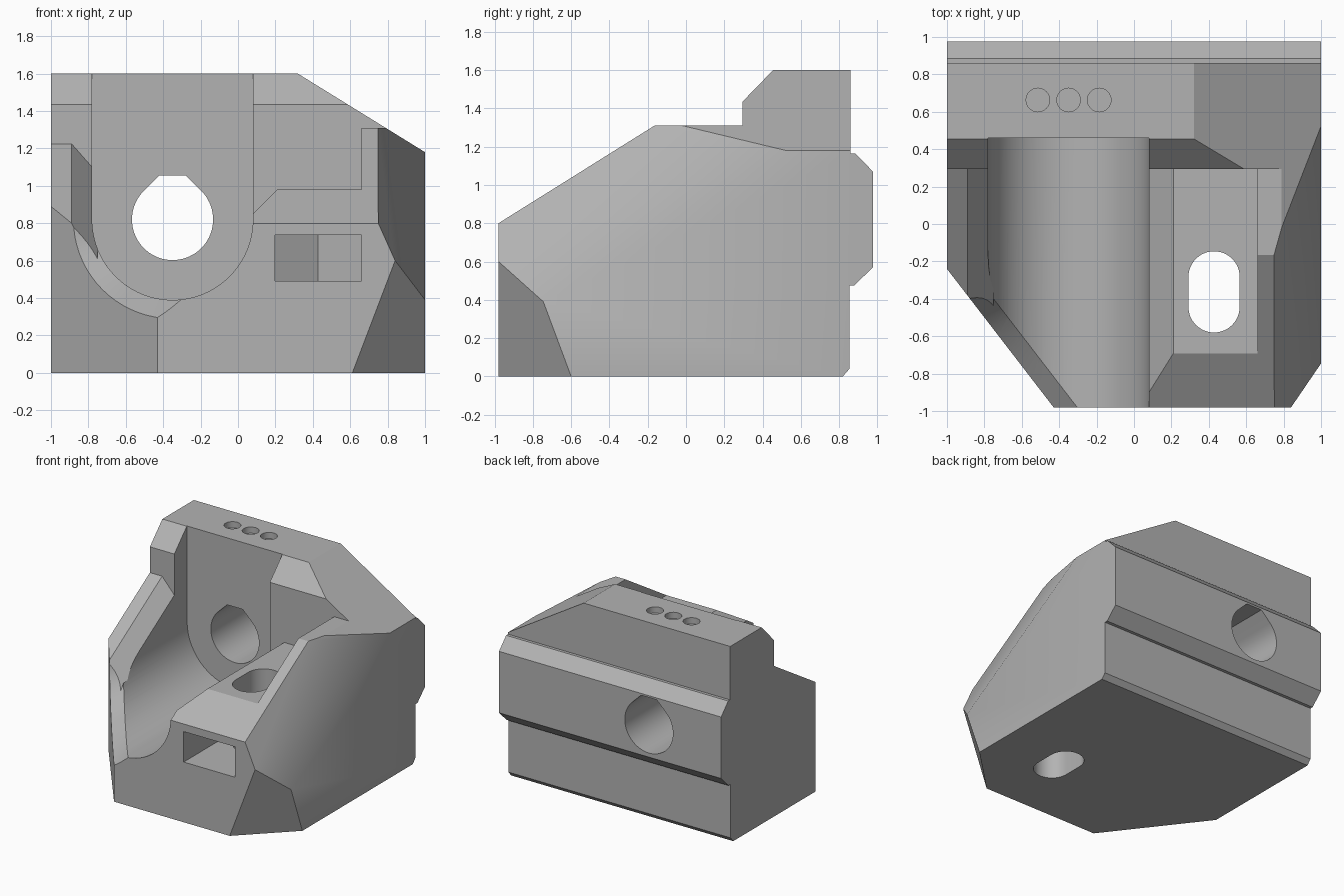
import bpy, bmesh, math
from mathutils import Vector

cube = bpy.data.objects.get("Cube")
if cube:
    bpy.data.objects.remove(cube, do_unlink=True)

grey = bpy.data.materials.new("plain grey")
grey.use_nodes = True
grey.diffuse_color = (0.45, 0.45, 0.45, 1)
grey.node_tree.nodes["Principled BSDF"].inputs["Base Color"].default_value = grey.diffuse_color


def make_object(name, bm):
    bmesh.ops.recalc_face_normals(bm, faces=bm.faces)
    mesh = bpy.data.meshes.new(name)
    bm.to_mesh(mesh)
    bm.free()
    mesh.materials.append(grey)
    obj = bpy.data.objects.new(name, mesh)
    bpy.context.collection.objects.link(obj)
    return obj


def loft(rings):
    """Closed solid through matching rings of points."""
    bm = bmesh.new()
    loops = [[bm.verts.new(p) for p in ring] for ring in rings]
    n = len(loops[0])
    for a, b in zip(loops, loops[1:]):
        for i in range(n):
            j = (i + 1) % n
            bm.faces.new((a[i], a[j], b[j], b[i]))
    bm.faces.new(loops[0])
    bm.faces.new(loops[-1])
    return bm


def prism(points, axis, low, high):
    """Extrude a 2D outline along the x, y or z axis."""
    place = {"x": lambda a, b, t: (t, a, b),
             "y": lambda a, b, t: (a, t, b),
             "z": lambda a, b, t: (a, b, t)}[axis]
    return loft([[place(a, b, t) for a, b in points] for t in (low, high)])


def arc(cx, cy, r, start, end, steps):
    angles = [math.radians(start + (end - start) * i / steps) for i in range(steps + 1)]
    return [(cx + r * math.cos(t), cy + r * math.sin(t)) for t in angles]


def slice_off(bm, point, normal):
    """Remove everything on the normal's side of a plane and cap the cut."""
    geom = bm.verts[:] + bm.edges[:] + bm.faces[:]
    bmesh.ops.bisect_plane(bm, geom=geom, dist=1e-5, plane_co=point,
                           plane_no=Vector(normal).normalized(), clear_outer=True)
    rim = [e for e in bm.edges if e.is_boundary]
    bmesh.ops.holes_fill(bm, edges=rim, sides=0)


# Block: side outline with a raised rear and a rail along the back
PITCH = 0.626
outline = [(-0.98, 0), (0.82, 0), (0.855, 0.04), (0.855, 0.475), (0.88, 0.475),
           (0.977, 0.57), (0.977, 1.07), (0.885, 1.165), (0.86, 1.165), (0.86, 1.6),
           (0.455, 1.6), (0.295, 1.435), (0.295, 1.31), (-0.165, 1.31), (-0.98, 0.8)]
bm = prism(outline, "x", -1, 1)
slice_off(bm, (0.32, 0, 1.6), (0.42, 0, 0.68))                 # sloping roof
slice_off(bm, (0.75, -0.98, 0.8), (1, -0.28, 0.45))            # leaning left flank
slice_off(bm, (0.84, -0.98, 0.6), (0.084, -0.086, -0.032))     # lower left corner
slice_off(bm, (-0.43, -0.98, 0), (-0.74, -0.57, 0))            # right front corner
body = make_object("mount_body", bm)


def cut(name, bm):
    cutter = make_object(name, bm)
    cutter.hide_render = True
    mod = body.modifiers.new(name, "BOOLEAN")
    mod.operation = "DIFFERENCE"
    mod.solver = "EXACT"
    mod.object = cutter
    bpy.context.view_layer.objects.active = body
    bpy.ops.object.modifier_apply(modifier=name)
    bpy.data.objects.remove(cutter, do_unlink=True)


# Round-bottomed trough, open at the top and front
CX, CZ, R = -0.35, 0.82, 0.43
trough = [(CX - R, 2)] + arc(CX, CZ, R, 180, 360, 48) + [(CX + R, 2)]
cut("trough", prism(trough, "y", -1.2, 0.46))

# Bevel where the trough meets the slanted corner
rings = []
for depth in (0.1, -0.15):
    rings.append([(x, -0.24 - 1.298 * (x + 1) + depth / 0.61, z)
                  for x, z in arc(CX, CZ, R + 0.1 - depth, 0, 360, 72)[:-1]])
cut("trough_bevel", loft(rings))

# Low right wall, pitched toward the front with a bevelled inner edge
wall = prism([(-1.1, 1.225), (-0.89, 1.225), (-0.75, 1.066), (-0.75, 2.4), (-1.1, 2.4)],
             "y", -1.2, 0.295)
for v in wall.verts:
    v.co.z += PITCH * (v.co.y - 0.295)
cut("right_wall_top", wall)

# Shelf beside the trough
cut("shelf", prism([(0.05, 0.82), (0.21, 0.98), (0.66, 0.98), (0.66, 2), (0.05, 2)],
                   "y", -1.2, 0.295))

# Cable bore with a flattened peak
bore = arc(CX, CZ, 0.217, 135, 405, 54) + [(CX + 0.07, 1.055), (CX - 0.07, 1.055)]
cut("bore", prism(bore, "y", 0.3, 1.2))

# Vertical slot and the pointed nut pocket crossing it
SX = 0.428
slot = arc(SX, -0.283, 0.137, 0, 180, 24) + arc(SX, -0.443, 0.137, 180, 360, 24)
cut("slot", prism(slot, "z", -0.2, 1.2))
pocket = [(SX - 0.231, -1.2), (SX + 0.231, -1.2), (SX + 0.231, -0.15),
          (SX, -0.016), (SX - 0.231, -0.15)]
cut("nut_pocket", prism(pocket, "z", 0.49, 0.738))

# Three shallow round recesses on top
for i in range(3):
    cut("recess", prism(arc(-0.514 + 0.164 * i, 0.663, 0.063, 0, 360, 32)[:-1],
                        "z", 1.55, 1.8))

bpy.ops.object.select_all(action="DESELECT")
body.select_set(True)
bpy.context.view_layer.objects.active = body
bpy.ops.object.shade_smooth_by_angle(angle=math.radians(30))
